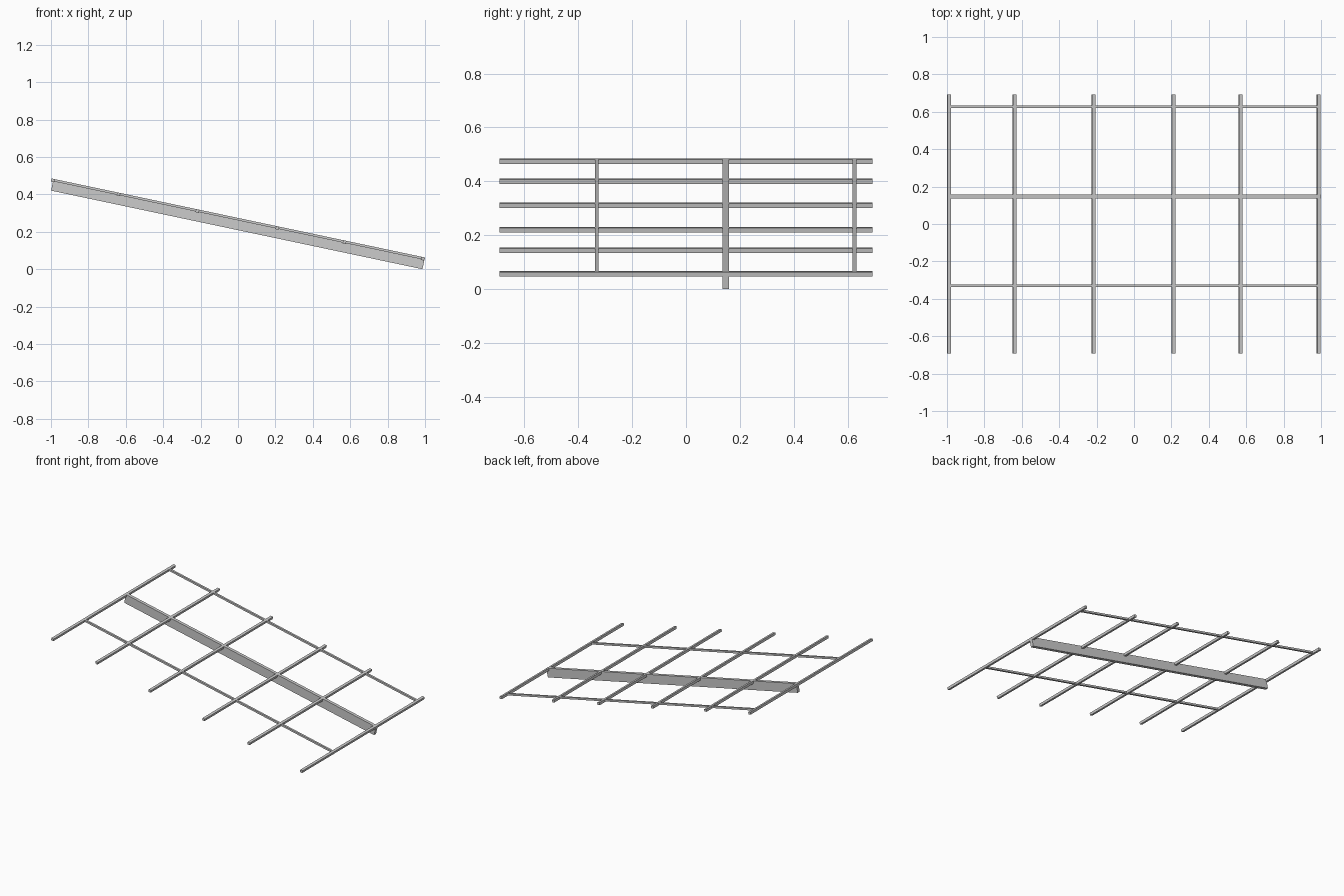
import bpy, bmesh, math
from mathutils import Matrix

if "Cube" in bpy.data.objects:
    bpy.data.objects.remove(bpy.data.objects["Cube"])

# Whole frame lies in a plane sloping down towards +x; local z = 0 is its top
SLOPE = Matrix.Translation((0, 0, 0.274)) @ Matrix.Rotation(math.asin(0.207), 4, 'Y')


def bar(name, u0, u1, y0, y1, top, bottom):
    """Rectangular bar given in the sloping plane's coordinates."""
    bm = bmesh.new()
    bmesh.ops.create_cube(bm, size=1)
    size = Matrix.Diagonal((u1 - u0, y1 - y0, top - bottom, 1))
    centre = Matrix.Translation(((u0 + u1) / 2, (y0 + y1) / 2, (top + bottom) / 2))
    bm.transform(SLOPE @ centre @ size)
    mesh = bpy.data.meshes.new(name)
    bm.to_mesh(mesh)
    bm.free()
    obj = bpy.data.objects.new(name, mesh)
    bpy.context.collection.objects.link(obj)
    return obj


# Cross bars running front to back
for i, u in enumerate((-1.010, -0.651, -0.220, 0.217, 0.584, 1.011)):
    bar(f"cross_bar_{i + 1}", u - 0.009, u + 0.009, -0.693, 0.693, 0, -0.017)

# Deep central beam
bar("main_beam", -1.008, 1.0215, 0.136, 0.159, 0, -0.064)

# Thin side rails, flush with the cross bars
for name, y in (("front_rail", -0.331), ("back_rail", 0.626)):
    bar(name, -1.010, 1.011, y - 0.007, y + 0.007, 0, -0.013)
